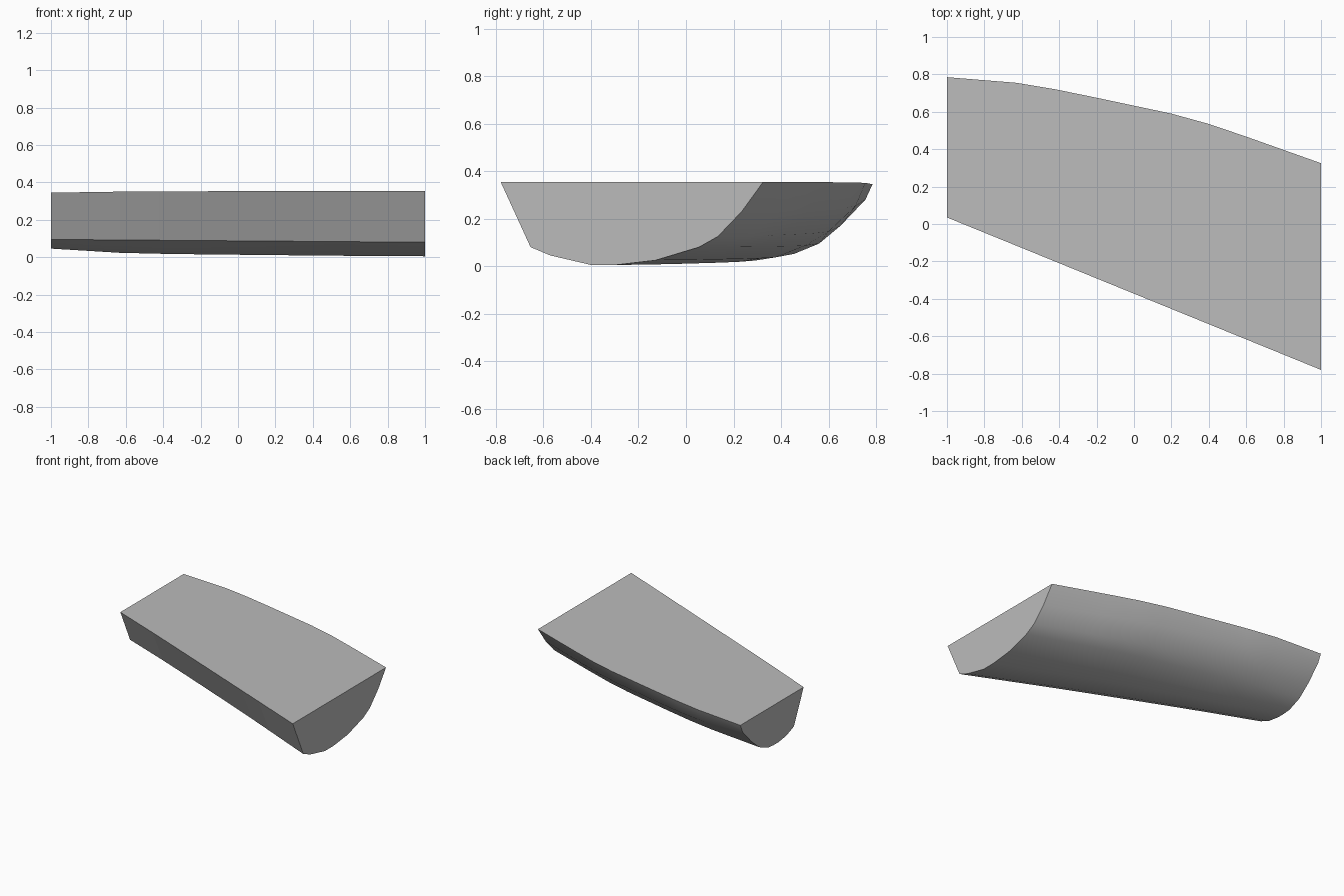
import bpy
import bmesh

cube = bpy.data.objects.get("Cube")
if cube:
    bpy.data.objects.remove(cube)

# One plain grey for the whole body
grey = bpy.data.materials.new("plain grey")
grey.use_nodes = True
colour = (0.5, 0.5, 0.5, 1)
grey.diffuse_color = colour
grey.node_tree.nodes["Principled BSDF"].inputs["Base Color"].default_value = colour

# End sections: (fraction of depth from front to back, height)
narrow_end = [(0, .345), (.153, .095), (.27, .06), (.40, .046), (.47, .046),
              (.56, .052), (.70, .095), (.82, .17), (.96, .28), (1, .345)]
wide_end = [(0, .355), (.114, .08), (.19, .045), (.345, .005), (.436, .005),
            (.59, .025), (.755, .08), (.827, .125), (.918, .23), (1, .355)]

# Stations along the length: (x, back rim y, blend from narrow to wide)
stations = [(-1, .785, 0), (-.63, .755, .55), (-.42, .72, .67), (-.2, .675, .75),
            (.2, .59, .85), (.4, .535, .9), (.6, .467, .94), (1, .325, 1)]


def section(x, back, blend):
    along = (x + 1) / 2
    front = .035 - .815 * along
    points = []
    for i, (a, b) in enumerate(zip(narrow_end, wide_end)):
        t = along if i == 1 else blend
        f = a[0] + (b[0] - a[0]) * along
        z = a[1] + (b[1] - a[1]) * t
        points.append((x, front + (back - front) * f, z))
    return points


# Loft the closed sections into a solid
bm = bmesh.new()
rings = [[bm.verts.new(p) for p in section(*s)] for s in stations]
count = len(narrow_end)
for r0, r1 in zip(rings, rings[1:]):
    for i in range(count):
        j = (i + 1) % count
        face = bm.faces.new((r0[i], r1[i], r1[j], r0[j]))
        # Curved belly is smooth; front strip and flat top stay flat
        face.smooth = 0 < i < count - 1
bm.faces.new(rings[0])
bm.faces.new(rings[-1])
bmesh.ops.recalc_face_normals(bm, faces=bm.faces)

# Keep crisp rims where the belly meets flat faces
for edge in bm.edges:
    if any(not f.smooth for f in edge.link_faces):
        edge.smooth = False

mesh = bpy.data.meshes.new("curved_block")
bm.to_mesh(mesh)
bm.free()
mesh.materials.append(grey)
block = bpy.data.objects.new("curved_block", mesh)
bpy.context.collection.objects.link(block)
